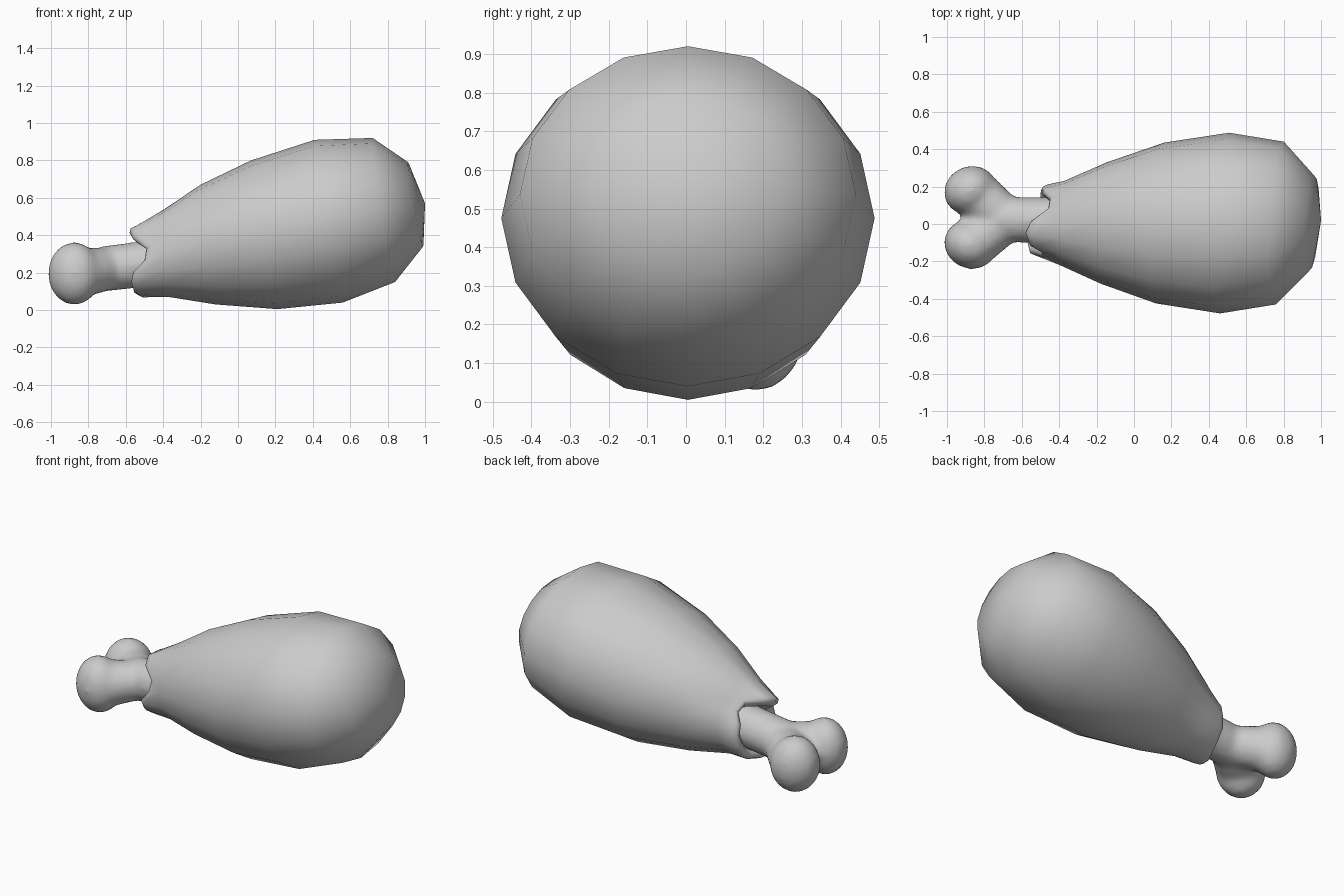
import bpy, bmesh
from math import sin, cos, pi, radians
from mathutils import Vector, Matrix

cube = bpy.data.objects.get("Cube")
if cube:
    bpy.data.objects.remove(cube, do_unlink=True)

grey = bpy.data.materials.new("plain grey")
grey.use_nodes = True
colour = (0.6, 0.6, 0.6, 1)
grey.diffuse_color = colour
grey.node_tree.nodes["Principled BSDF"].inputs["Base Color"].default_value = colour

SIDES = 16


def finish(bm, name):
    bmesh.ops.recalc_face_normals(bm, faces=bm.faces)
    for f in bm.faces:
        f.smooth = True
    mesh = bpy.data.meshes.new(name)
    bm.to_mesh(mesh)
    bm.free()
    mesh.materials.append(grey)
    obj = bpy.data.objects.new(name, mesh)
    bpy.context.collection.objects.link(obj)
    return obj


def bridge(bm, a, b):
    for i in range(SIDES):
        j = (i + 1) % SIDES
        bm.faces.new((a[i], a[j], b[j], b[i]))


# Meat: tilted rings given by top x, top z, bottom x, bottom z, half width
rings = [
    (0.91, 0.79, 0.99, 0.34, 0.255),
    (0.72, 0.92, 0.84, 0.15, 0.435),
    (0.41, 0.91, 0.56, 0.04, 0.483),
    (0.07, 0.80, 0.21, 0.005, 0.43),
    (-0.20, 0.67, -0.12, 0.03, 0.325),
    (-0.40, 0.535, -0.37, 0.07, 0.225),
]
bm = bmesh.new()
loops = []
for tx, tz, bx, bz, half in rings:
    mid = Vector(((tx + bx) / 2, 0.005, (tz + bz) / 2))
    up = Vector(((tx - bx) / 2, 0, (tz - bz) / 2))
    side = Vector((0.05 * half, half, 0))
    loops.append([bm.verts.new(mid + side * cos(2 * pi * i / SIDES) + up * sin(2 * pi * i / SIDES))
                  for i in range(SIDES)])

# Torn rim: edge position around the bone, rolled over into the inside
edge = [-0.49, -0.49, -0.45, -0.46, -0.55, -0.58, -0.56, -0.49,
        -0.50, -0.56, -0.57, -0.56, -0.54, -0.51, -0.50, -0.50]
for shift, radius in ((0.03, 0.197), (0.005, 0.185), (0, 0.16), (0.025, 0.13), (0.15, 0.11)):
    loop = []
    for i, x in enumerate(edge):
        a = 2 * pi * i / SIDES
        loop.append(bm.verts.new((x + shift, 0.015 + radius * cos(a), 0.265 + radius * sin(a))))
    loops.append(loop)
for a, b in zip(loops, loops[1:]):
    bridge(bm, a, b)
tip = bm.verts.new((1.0, 0.02, 0.57))
for i in range(SIDES):
    bm.faces.new((tip, loops[0][(i + 1) % SIDES], loops[0][i]))
meat = finish(bm, "meat")

# Bone: shaft, two knuckles and the necks leading to them
bm = bmesh.new()


def rod(start, end, r1, r2):
    start, end = Vector(start), Vector(end)
    d = end - start
    m = Matrix.Translation((start + end) / 2) @ d.to_track_quat('Z', 'Y').to_matrix().to_4x4()
    bmesh.ops.create_cone(bm, cap_ends=True, segments=SIDES, radius1=r1, radius2=r2,
                          depth=d.length, matrix=m)


def ball(centre, size, turn=0):
    m = Matrix.Translation(centre) @ Matrix.Rotation(radians(turn), 4, 'Z') @ Matrix.Diagonal((*size, 1))
    bmesh.ops.create_uvsphere(bm, u_segments=SIDES, v_segments=10, radius=1, matrix=m)


rod((-0.30, 0.015, 0.27), (-0.72, 0.025, 0.22), 0.125, 0.122)
for s in (1, -1):
    knuckle = Vector((-0.875, 0.035 + 0.145 * s, 0.195))
    rod((-0.70, 0.025 + 0.02 * s, 0.22), knuckle, 0.115, 0.14)
    ball(knuckle, (0.145, 0.13, 0.168), 25 * s)
bone = finish(bm, "bone")
remesh = bone.modifiers.new("blend", 'REMESH')
remesh.mode = 'VOXEL'
remesh.voxel_size = 0.02
remesh.use_smooth_shade = True
smooth = bone.modifiers.new("soften", 'SMOOTH')
smooth.factor = 0.5
smooth.iterations = 5
